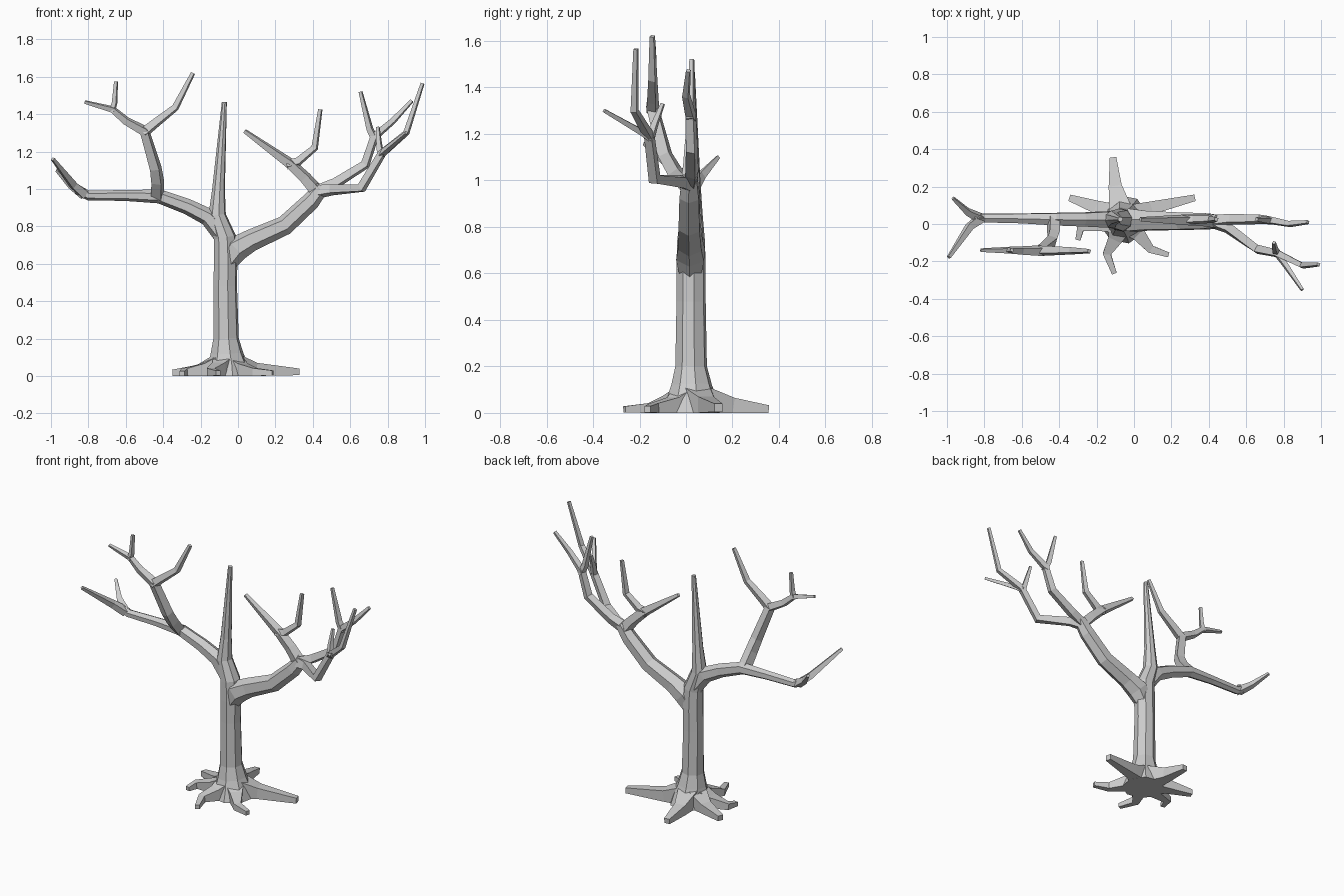
import bpy, bmesh, math
from mathutils import Vector


def tube(name, pts, radii, sides=4, ref=(0, 1, 0), phase=0.45):
    """Faceted tapering limb along a path; radii = (start, end) or one per point."""
    P = [Vector(p) for p in pts]
    run = [0.0]
    for a, b in zip(P, P[1:]):
        run.append(run[-1] + (b - a).length)
    if len(radii) != len(P):
        radii = [radii[0] + (radii[1] - radii[0]) * d / run[-1] for d in run]
    ref = Vector(ref)
    fit = 1.18 if sides == 4 else 1.05
    bm = bmesh.new()
    rings = []
    for i, p in enumerate(P):
        t = Vector()
        if i > 0:
            t += (p - P[i - 1]).normalized()
        if i < len(P) - 1:
            t += (P[i + 1] - p).normalized()
        t.normalize()
        u = (ref - t * ref.dot(t)).normalized()
        v = t.cross(u)
        ring = []
        for k in range(sides):
            a = phase + 2 * math.pi * k / sides
            co = p + (u * math.cos(a) + v * math.sin(a)) * radii[i] * fit
            co.z = max(co.z, 0.0)          # flat on the ground
            ring.append(bm.verts.new(co))
        rings.append(ring)
    for r0, r1 in zip(rings, rings[1:]):
        for k in range(sides):
            j = (k + 1) % sides
            bm.faces.new((r0[k], r0[j], r1[j], r1[k]))
    bm.faces.new(rings[0][::-1])
    bm.faces.new(rings[-1])
    bmesh.ops.recalc_face_normals(bm, faces=bm.faces)
    me = bpy.data.meshes.new(name)
    bm.to_mesh(me)
    bm.free()
    ob = bpy.data.objects.new(name, me)
    bpy.context.collection.objects.link(ob)
    return ob


# Trunk, running up into the central spike
tube("trunk",
     [(-.055, .025, 0), (-.055, .025, .06), (-.06, .024, .12), (-.064, .022, .2),
      (-.068, .022, .48), (-.066, .022, .62), (-.07, .022, .74), (-.112, .024, .86),
      (-.104, .028, 1.0), (-.073, .025, 1.465)],
     [.125, .105, .085, .066, .061, .061, .058, .046, .033, .013], sides=8, phase=0.2)

# Right main limb
tube("right_limb",
     [(-.065, .02, .6), (-.01, .02, .68), (.07, .018, .725), (.25, .015, .805),
      (.39, .015, .935), (.45, .015, 1.01)],
     [.05, .066, .056, .05, .046, .036], sides=6)
tube("right_inner_branch",
     [(.43, .015, .98), (.36, .02, 1.06), (.28, .022, 1.135), (.035, .025, 1.31)],
     [.035, .03, .027, .011])
tube("right_inner_twig",
     [(.26, .022, 1.13), (.32, .023, 1.145), (.41, .025, 1.22), (.44, .025, 1.425)],
     (.024, .011))
tube("right_upper_branch",
     [(.42, .015, .985), (.52, .025, 1.03), (.68, .025, 1.13), (.73, .02, 1.28),
      (.83, 0, 1.365), (.93, .01, 1.472)],
     [.032, .027, .024, .021, .016, .01])
tube("right_upper_twig", [(.735, .02, 1.26), (.705, .022, 1.32), (.655, .025, 1.52)], (.02, .01))
tube("right_lower_branch",
     [(.42, .015, .985), (.5, -.02, .995), (.66, -.135, 1.005), (.77, -.158, 1.19),
      (.9, -.222, 1.3), (.987, -.216, 1.565)],
     [.035, .028, .025, .021, .016, .01])
tube("right_lower_twig_1", [(.765, -.158, 1.17), (.755, -.135, 1.24), (.748, -.1, 1.33)], (.019, .009))
tube("right_lower_twig_2", [(.76, -.15, 1.18), (.8, -.205, 1.215), (.9, -.352, 1.3)],
     (.018, .009), ref=(0, 0, 1))

# Left main limb
tube("left_limb",
     [(-.07, .022, .74), (-.16, .024, .85), (-.27, .024, .905), (-.42, .026, .96),
      (-.6, .03, .965), (-.8, .032, .965), (-.86, .03, .995)],
     [.05, .046, .04, .036, .028, .025, .021], sides=6)
tube("left_tip_front", [(-.82, .03, .97), (-.88, -.015, 1.02), (-.99, -.178, 1.16)],
     (.026, .01), ref=(0, 0, 1))
tube("left_tip_back", [(-.82, .03, .97), (-.89, .065, 1.02), (-.968, .138, 1.1)],
     (.026, .009), ref=(0, 0, 1))
tube("left_upper_branch",
     [(-.43, .025, .955), (-.43, -.05, 1.04), (-.44, -.09, 1.11), (-.5, -.143, 1.31),
      (-.6, -.142, 1.365), (-.67, -.14, 1.425), (-.82, -.14, 1.465)],
     [.034, .032, .03, .027, .021, .017, .009])
tube("left_upper_twig_1", [(-.505, -.143, 1.3), (-.45, -.143, 1.345), (-.335, -.143, 1.435),
                           (-.24, -.145, 1.62)], (.026, .011))
tube("left_upper_twig_2", [(-.675, -.14, 1.41), (-.66, -.14, 1.46), (-.652, -.14, 1.575)], (.016, .01))

# Roots: start inside the flare, flattened on the ground
roots = [
    [(-.1, .2, .03), (-.112, .355, .015)],
    [(.09, .085, .035), (.325, .14, .022)],
    [(-.2, .09, .025), (-.345, .14, .016)],
    [(.02, -.05, .03), (.09, -.135, .02), (.185, -.165, .016)],
    [(-.1, -.08, .035), (-.145, -.16, .02), (-.105, -.265, .015)],
    [(-.18, 0, .03), (-.285, -.02, .018), (-.3, -.085, .012)],
]
for i, path in enumerate(roots):
    n = len(path)
    tube(f"root_{i + 1}", [(-.06, .025, .06)] + path,
         [.085] + ([.042, .021] if n == 2 else [.045, .026, .016]),
         ref=(0, 0, 1), phase=math.pi / 4)
